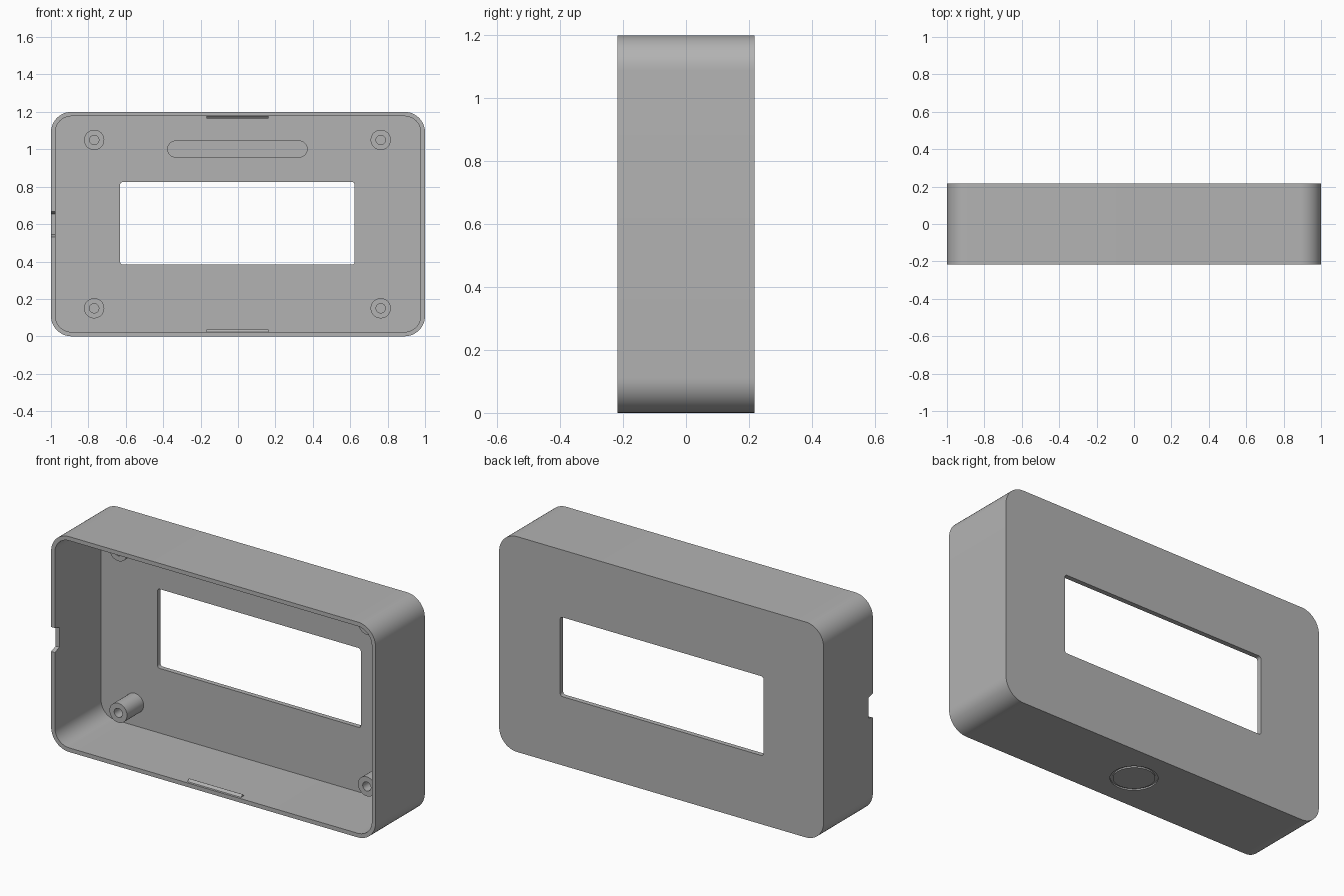
import bpy, bmesh, math
from mathutils import Matrix, Vector

cube = bpy.data.objects.get("Cube")
if cube:
    bpy.data.objects.remove(cube)

grey = bpy.data.materials.new("light grey plastic")
grey.use_nodes = True
COLOUR = (0.45, 0.45, 0.45, 1)
grey.diffuse_color = COLOUR
grey.node_tree.nodes["Principled BSDF"].inputs["Base Color"].default_value = COLOUR

DEPTH, HEIGHT, WALL = 0.217, 1.2, 0.023
FLOOR = 0.19      # inner surface of the face panel
CX = -0.003       # slight offset of the inner details


def prism(name, outline, direction):
    """Extrude a closed 3D outline along a direction."""
    bm = bmesh.new()
    face = bm.faces.new([bm.verts.new(p) for p in outline])
    new = bmesh.ops.extrude_face_region(bm, geom=[face])["geom"]
    bmesh.ops.translate(bm, vec=direction,
                        verts=[v for v in new if isinstance(v, bmesh.types.BMVert)])
    bmesh.ops.recalc_face_normals(bm, faces=bm.faces)
    mesh = bpy.data.meshes.new(name)
    bm.to_mesh(mesh)
    bm.free()
    mesh.materials.append(grey)
    obj = bpy.data.objects.new(name, mesh)
    bpy.context.collection.objects.link(obj)
    return obj


def rounded_box(name, x0, x1, z0, z1, y0, y1, r, steps=12):
    """Box along y with rounded corners in the xz plane."""
    corners = [(x1 - r, z1 - r), (x0 + r, z1 - r), (x0 + r, z0 + r), (x1 - r, z0 + r)]
    outline = []
    for q, (cx, cz) in enumerate(corners):
        for i in range(steps + 1):
            a = (q + i / steps) * math.pi / 2
            outline.append((cx + r * math.cos(a), y0, cz + r * math.sin(a)))
    return prism(name, outline, (0, y1 - y0, 0))


def cylinder(name, base, axis, length, r, steps=48):
    """Round bar from a base point along a given axis."""
    turn = Vector(axis).to_track_quat("Z", "Y").to_matrix()
    ring = [Vector(base) + turn @ Vector((r * math.cos(a), r * math.sin(a), 0))
            for a in (2 * math.pi * i / steps for i in range(steps))]
    return prism(name, ring, Vector(axis) * length)


def cut(obj, tool):
    """Subtract a tool from an object and discard the tool."""
    mod = obj.modifiers.new("cut", "BOOLEAN")
    mod.operation, mod.solver, mod.object = "DIFFERENCE", "EXACT", tool
    bpy.context.view_layer.objects.active = obj
    bpy.ops.object.modifier_apply(modifier=mod.name)
    bpy.data.objects.remove(tool)


def smooth(obj):
    bpy.ops.object.select_all(action="DESELECT")
    obj.select_set(True)
    bpy.context.view_layer.objects.active = obj
    bpy.ops.object.shade_smooth_by_angle(angle=math.radians(30))


# Hollow housing, open at the front
housing = rounded_box("housing", -1, 1, 0, HEIGHT, -DEPTH, DEPTH, 0.11)
cut(housing, rounded_box("cavity", -1 + WALL, 1 - WALL, WALL, HEIGHT - WALL,
                         -0.3, FLOOR, 0.11 - WALL))

# Display window and the blind slot inside the panel
cut(housing, rounded_box("window_cutter", CX - 0.627, CX + 0.627, 0.383, 0.825,
                         0, 0.3, 0.015, 6))
cut(housing, rounded_box("slot_cutter", CX - 0.373, CX + 0.373, 0.958, 1.044,
                         0, FLOOR + 0.014, 0.0429))

# Tapered cable notch in the side wall
y_in, y_out = -DEPTH + 0.04, -DEPTH - 0.01
cut(housing, prism("notch_cutter",
                   [(-1.1, y_out, 0.527), (-1.1, y_in, 0.545),
                    (-1.1, y_in, 0.655), (-1.1, y_out, 0.67)], (0.2, 0, 0)))

# Shallow ring groove under the base
groove = cylinder("groove_cutter", (0, 0, -0.05), (0, 0, 1), 0.058, 0.118)
cut(groove, cylinder("groove_core", (0, 0, -0.1), (0, 0, 1), 0.2, 0.104))
cut(housing, groove)
smooth(housing)

# Screw posts with blind holes
for side, sx in (("left", 1), ("right", -1)):
    for level, z in (("lower", 0.15), ("upper", 1.05)):
        x = CX + sx * 0.766
        post = cylinder(f"{level}_{side}_screw_post", (x, 0.044, z), (0, 1, 0), 0.15, 0.054)
        cut(post, cylinder("hole_cutter", (x, 0, z), (0, 1, 0), 0.17, 0.025))
        smooth(post)

# Wedge-shaped snap ridges near the opening
for name, z, s in (("lower_snap_ridge", WALL, 1), ("upper_snap_ridge", HEIGHT - WALL, -1)):
    y = -0.192
    prism(name, [(CX - 0.165, y - 0.015, z - s * 0.003), (CX - 0.165, y, z + s * 0.013),
                 (CX - 0.165, y + 0.015, z - s * 0.003)], (0.33, 0, 0))
